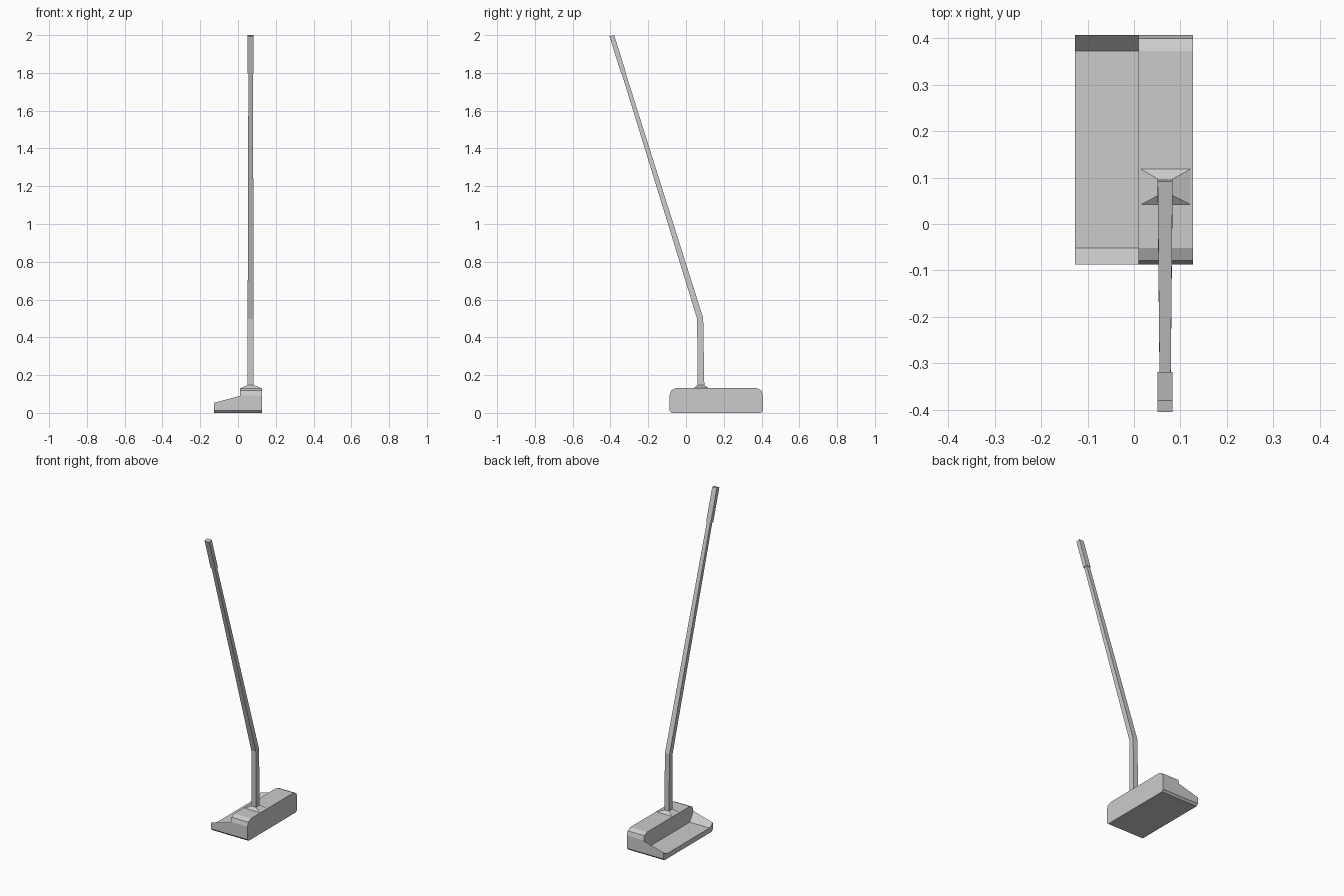
import bpy, bmesh

if "Cube" in bpy.data.objects:
    bpy.data.objects.remove(bpy.data.objects["Cube"])


def loft(name, rings):
    """Skin a list of equal-length closed rings and cap both ends."""
    bm = bmesh.new()
    loops = [[bm.verts.new(p) for p in ring] for ring in rings]
    n = len(loops[0])
    for a, b in zip(loops, loops[1:]):
        for i in range(n):
            j = (i + 1) % n
            bm.faces.new((a[i], a[j], b[j], b[i]))
    bm.faces.new(loops[0])
    bm.faces.new(loops[-1])
    bmesh.ops.recalc_face_normals(bm, faces=bm.faces)
    mesh = bpy.data.meshes.new(name)
    bm.to_mesh(mesh)
    bm.free()
    obj = bpy.data.objects.new(name, mesh)
    bpy.context.collection.objects.link(obj)
    return obj


MID_Y = 0.16  # head is symmetric about this y


def head_section(x, half):
    """Mirror a half profile of (distance from mid, z), bottom to top."""
    return ([(x, MID_Y + d, z) for d, z in half]
            + [(x, MID_Y - d, z) for d, z in reversed(half)])


def rect(cx, cy, cz, hx, hy, tilt=0.0):
    """Rectangular ring; tilt raises the +y side and lowers the -y side."""
    return [(cx + sx * hx, cy + sy * hy, cz + sy * tilt)
            for sx, sy in ((-1, -1), (1, -1), (1, 1), (-1, 1))]


# Head: front block with chamfered ends
block = [(0.235, 0), (0.247, 0.012), (0.247, 0.092), (0.239, 0.119), (0.212, 0.132)]
loft("head_block", [head_section(x, block) for x in (0.01, 0.127)])


# Head: rear flange, low floor between two sloping end ribs
def flange(x, top):
    return head_section(x, [(0.235, 0), (0.247, 0.012), (0.247, top), (0.212, 0.032)])


loft("rear_flange", [flange(-0.127, 0.053), flange(0.01, 0.09)])

# Hosel: shallow pyramid collar on top of the block
SX = 0.067
loft("hosel_collar", [rect(0.0685, 0.08, 0.13, 0.0585, 0.041),
                      rect(SX, 0.079, 0.147, 0.016, 0.018)])

# Shaft: upright, then bent towards the front
loft("shaft", [rect(SX, 0.079, 0.14, 0.016, 0.018),
               rect(SX, 0.075, 0.5, 0.016, 0.016, 0.002),
               rect(SX, -0.332, 1.805, 0.012, 0.010, 0.003)])

# Grip: slightly thicker end section
loft("grip", [rect(SX, -0.331, 1.8, 0.016, 0.0125, 0.003),
              rect(SX, -0.3925, 1.997, 0.016, 0.0125, 0.003)])
